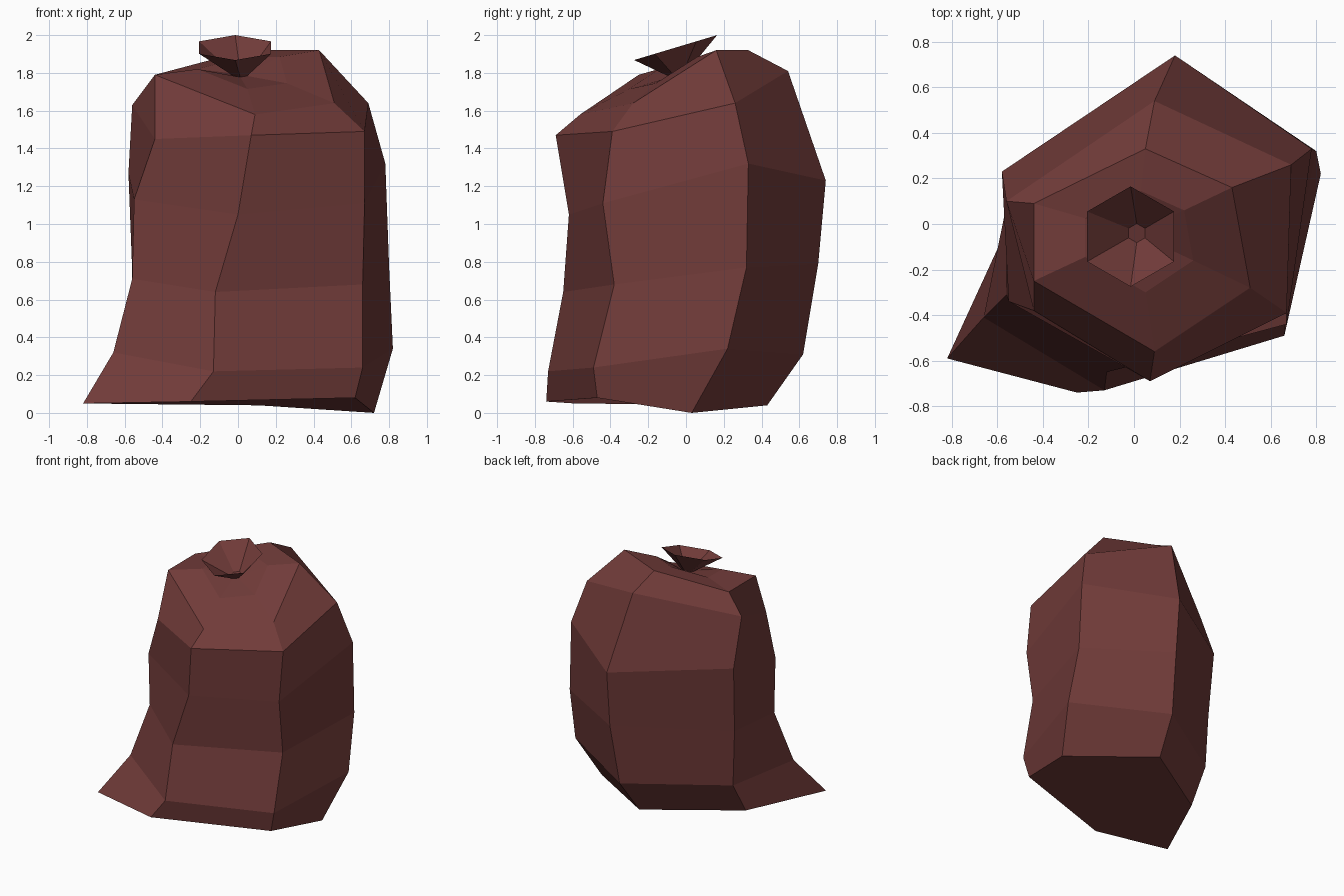
import bpy, bmesh, math
from mathutils import Vector

if "Cube" in bpy.data.objects:
    bpy.data.objects.remove(bpy.data.objects["Cube"])

# Six vertical creases of the sack, each from floor to shoulder
CREASES = [
    [(-.82, -.59, .05), (-.66, -.41, .32), (-.56, -.31, .71), (-.55, -.34, 1.13), (-.44, -.38, 1.45), (-.44, -.25, 1.79)],
    [(-.25, -.74, .06), (-.13, -.73, .22), (-.12, -.65, .64), (0, -.62, 1.05), (.07, -.69, 1.47), (.09, -.56, 1.58)],
    [(.62, -.47, .08), (.66, -.49, .24), (.66, -.38, .68), (.67, -.44, 1.11), (.67, -.39, 1.49), (.51, -.28, 1.64)],
    [(.72, .03, 0), (.82, .22, .34), (.80, .32, .77), (.78, .33, 1.32), (.69, .26, 1.64), (.43, .16, 1.92)],
    [(.11, .43, .04), (.15, .62, .31), (.18, .70, .79), (.18, .74, 1.23), (.09, .54, 1.81), (.05, .33, 1.92)],
    [(-.54, .02, .05), (-.54, .18, .31), (-.56, .19, .75), (-.58, .23, 1.27), (-.56, .10, 1.63), (-.44, .09, 1.79)],
]


def tilted_ring(x, y, z, r):
    """Hexagon tipped towards the front, starting at the front-left crease."""
    ring = []
    for i in range(6):
        a = math.radians(210 + 60 * i)
        ring.append(Vector((x + r * math.cos(a), y + r * math.sin(a), z + .3 * r * math.sin(a))))
    return ring


def loft(name, rings, material, cap_start, cap_end):
    bm = bmesh.new()
    loops = [[bm.verts.new(p) for p in ring] for ring in rings]
    for lo, hi in zip(loops, loops[1:]):
        for i in range(6):
            j = (i + 1) % 6
            bm.faces.new((lo[i], lo[j], hi[j], hi[i]))
    if cap_start:
        bm.faces.new(loops[0][::-1])
    if cap_end:
        bm.faces.new(loops[-1])
    mesh = bpy.data.meshes.new(name)
    bm.to_mesh(mesh)
    bm.free()
    mesh.materials.append(material)
    obj = bpy.data.objects.new(name, mesh)
    bpy.context.collection.objects.link(obj)
    return obj


cloth = bpy.data.materials.new("maroon_cloth")
cloth.diffuse_color = (.165, .044, .041, 1)
cloth.use_nodes = True
cloth.node_tree.nodes["Principled BSDF"].inputs["Base Color"].default_value = cloth.diffuse_color

# Sack body: creased walls, then a gathered top closing into the neck
body = [[Vector(c[k]) for c in CREASES] for k in range(6)]
gather_centre = Vector((.01, -.04, 1.85))
body.append([p.lerp(gather_centre, .5) for p in body[-1]])
neck = tilted_ring(.012, -.04, 1.79, .042)
body.append(neck)
loft("sack_body", body, cloth, True, True)

# Flared mouth of the sack above the tied neck
rim = tilted_ring(-.015, -.055, 1.934, .22)
loft("sack_mouth", [neck, rim], cloth, False, False)
